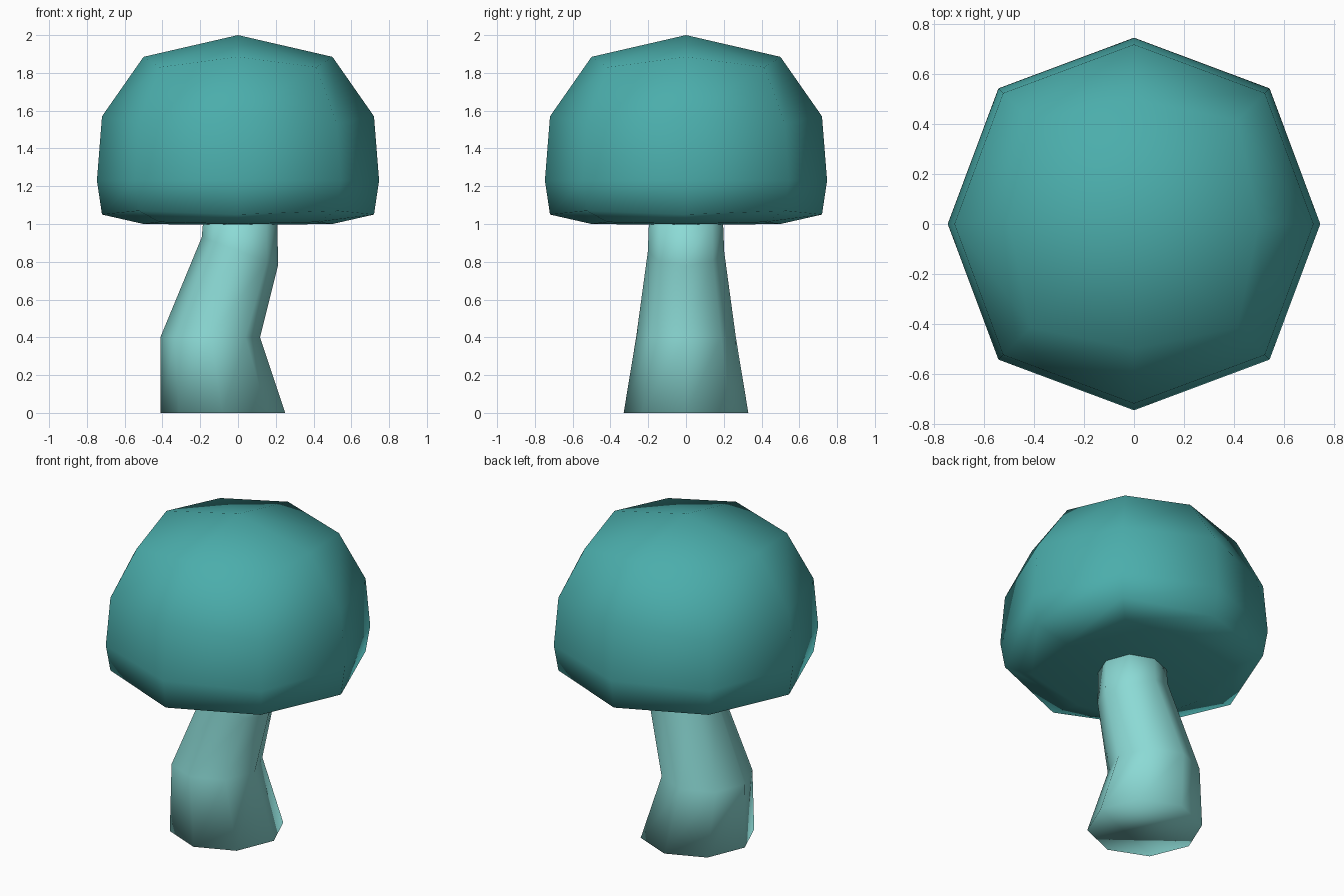
import bpy, bmesh, math

if "Cube" in bpy.data.objects:
    bpy.data.objects.remove(bpy.data.objects["Cube"])


def material(name, rgb):
    m = bpy.data.materials.new(name)
    m.diffuse_color = (*rgb, 1)
    m.use_nodes = True
    m.node_tree.nodes["Principled BSDF"].inputs["Base Color"].default_value = m.diffuse_color
    return m


def bridge(bm, a, b):
    n = len(a)
    for i in range(n):
        j = (i + 1) % n
        bm.faces.new((a[i], a[j], b[j], b[i]))


def finish(bm, name, mat):
    bmesh.ops.recalc_face_normals(bm, faces=bm.faces)
    for f in bm.faces:
        f.smooth = True
    mesh = bpy.data.meshes.new(name)
    bm.to_mesh(mesh)
    bm.free()
    mesh.materials.append(mat)
    ob = bpy.data.objects.new(name, mesh)
    bpy.context.collection.objects.link(ob)
    return ob


# Mushroom cap: eight-sided rounded box, (axis radius, axis z, diagonal radius, diagonal z)
cap_rings = [
    (0.50, 1.00, 0.587, 1.01),
    (0.72, 1.05, 0.742, 1.07),
    (0.747, 1.23, 0.769, 1.23),
    (0.72, 1.57, 0.742, 1.53),
    (0.50, 1.885, 0.587, 1.83),
]
bm = bmesh.new()
rings = []
for ra, za, rd, zd in cap_rings:
    ring = []
    for i in range(8):
        r, z = (rd, zd) if i % 2 else (ra, za)
        t = i * math.pi / 4
        ring.append(bm.verts.new((r * math.cos(t), r * math.sin(t), z)))
    rings.append(ring)
for a, b in zip(rings, rings[1:]):
    bridge(bm, a, b)
for ring, z in ((rings[0], 0.995), (rings[-1], 2.0)):
    pole = bm.verts.new((0, 0, z))
    for i in range(0, 8, 2):
        bm.faces.new((pole, ring[i], ring[i + 1], ring[(i + 2) % 8]))
finish(bm, "mushroom_cap", material("teal", (0.07, 0.42, 0.41)))

# Bent stem: (centre x, centre z, radius, z slope along x)
stem_rings = [
    (-0.08, 0.0, 0.33, 0.0),
    (-0.147, 0.4, 0.264, 0.0),
    (0.01, 0.855, 0.202, -0.37),
    (0.013, 1.04, 0.195, 0.0),
]
bm = bmesh.new()
rings = []
for cx, cz, r, slope in stem_rings:
    rings.append([bm.verts.new((cx + r * math.cos(t), r * math.sin(t),
                                cz + slope * r * math.cos(t)))
                  for t in (i * math.pi / 4 for i in range(8))])
for a, b in zip(rings, rings[1:]):
    bridge(bm, a, b)
bm.faces.new(rings[0])
bm.faces.new(rings[-1])
finish(bm, "mushroom_stem", material("pale aqua", (0.26, 0.70, 0.665)))
